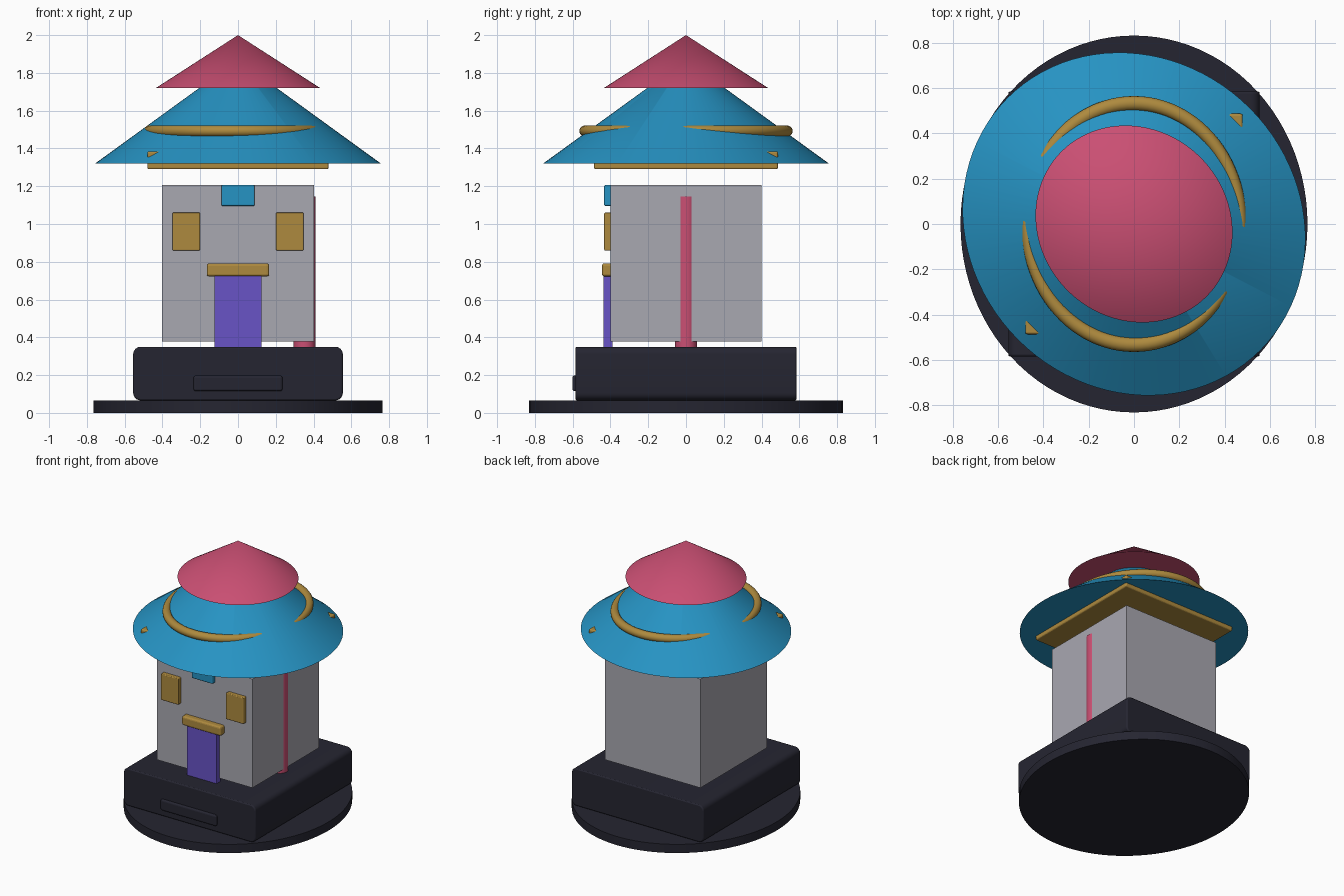
import bpy, bmesh, math

if "Cube" in bpy.data.objects:
    bpy.data.objects.remove(bpy.data.objects["Cube"])


def mat(name, r, g, b):
    lin = lambda c: ((c / 255 + 0.055) / 1.055) ** 2.4 if c > 10 else c / 255 / 12.92
    m = bpy.data.materials.new(name)
    m.diffuse_color = (lin(r), lin(g), lin(b), 1)
    m.use_nodes = True
    m.node_tree.nodes["Principled BSDF"].inputs["Base Color"].default_value = m.diffuse_color
    return m


RED = mat("rose_red", 202, 79, 115)
BLUE = mat("roof_blue", 38, 147, 195)
GOLD = mat("gold", 174, 138, 62)
STONE = mat("stone_grey", 169, 168, 177)
DARK = mat("dark_slate", 37, 37, 49)
PURPLE = mat("door_purple", 104, 83, 198)


def finish(name, material, smooth=True):
    ob = bpy.context.object
    ob.name = name
    ob.data.materials.append(material)
    bpy.ops.object.transform_apply(location=False, rotation=True, scale=True)
    if smooth:
        bpy.ops.object.shade_smooth_by_angle(angle=math.radians(35))
    return ob


def box(name, material, x, y, z, bevel=0.0):
    """Box from (min, max) ranges with optionally softened edges."""
    c = [(a + b) / 2 for a, b in (x, y, z)]
    bpy.ops.mesh.primitive_cube_add(size=1, location=c)
    bpy.context.object.scale = [b - a for a, b in (x, y, z)]
    ob = finish(name, material, False)
    if bevel:
        m = ob.modifiers.new("soft_edges", 'BEVEL')
        m.width, m.segments = bevel, 3
    return ob


def cone(name, material, r1, r2, z0, z1, scale=(1, 1), turn=0.0, loc=(0, 0)):
    bpy.ops.mesh.primitive_cone_add(vertices=96, radius1=r1, radius2=r2, depth=z1 - z0,
                                    location=(loc[0], loc[1], (z0 + z1) / 2))
    ob = bpy.context.object
    ob.scale = (scale[0], scale[1], 1)
    ob.rotation_euler.z = turn
    return finish(name, material)


# Oval ground disc
cone("ground_disc", DARK, 1, 1, 0, 0.066, scale=(0.766, 0.832))

# Plinth: rounded rectangle profile extruded front to back
bm = bmesh.new()
W, Z0, Z1, R = 0.555, 0.066, 0.35, 0.04
ring = []
for cx, cz, start in ((W - R, Z1 - R, 0), (R - W, Z1 - R, 90), (R - W, Z0 + R, 180), (W - R, Z0 + R, 270)):
    for i in range(7):
        a = math.radians(start + i * 15)
        ring.append(bm.verts.new((cx + R * math.cos(a), -0.585, cz + R * math.sin(a))))
face = bm.faces.new(ring)
ext = bmesh.ops.extrude_face_region(bm, geom=[face])
bmesh.ops.translate(bm, vec=(0, 1.17, 0), verts=[v for v in ext["geom"] if isinstance(v, bmesh.types.BMVert)])
bmesh.ops.recalc_face_normals(bm, faces=bm.faces)
me = bpy.data.meshes.new("plinth")
bm.to_mesh(me)
bm.free()
plinth = bpy.data.objects.new("plinth", me)
bpy.context.collection.objects.link(plinth)
me.materials.append(DARK)
bv = plinth.modifiers.new("soft_edges", 'BEVEL')
bv.width, bv.segments = 0.008, 2
bv.limit_method, bv.angle_limit = 'ANGLE', math.radians(40)
bpy.ops.object.select_all(action='DESELECT')
plinth.select_set(True)
bpy.context.view_layer.objects.active = plinth
bpy.ops.object.shade_smooth_by_angle(angle=math.radians(35))

# Front plate on the plinth
box("front_plate", DARK, (-0.235, 0.235), (-0.602, -0.56), (0.115, 0.198), 0.012)

# Walls, door and front fittings
box("walls", STONE, (-0.402, 0.402), (-0.4, 0.4), (0.378, 1.206))
box("door", PURPLE, (-0.125, 0.125), (-0.437, -0.388), (0.34, 0.725))
box("door_lintel", GOLD, (-0.165, 0.165), (-0.445, -0.37), (0.722, 0.792), 0.014)
for side, s in (("left", -1), ("right", 1)):
    box(side + "_window", GOLD, sorted((s * 0.2, s * 0.348)), (-0.433, -0.38), (0.86, 1.06), 0.006)
box("top_panel", BLUE, (-0.088, 0.088), (-0.433, -0.38), (1.096, 1.206), 0.006)

# Round post sunk into the right wall
cone("side_post", RED, 0.058, 0.058, 0.34, 1.145, loc=(0.352, 0))

# Square eave slab under the roof
box("eave_slab", GOLD, (-0.48, 0.48), (-0.487, 0.487), (1.29, 1.385), 0.01)

# Two stacked conical roofs, slightly oval along one diagonal
TURN = math.radians(45)
OVAL = (0.956, 1.042)
cone("lower_roof", BLUE, 0.757, 0.12, 1.32, 1.782, OVAL, TURN)
cone("upper_roof", RED, 0.435, 0, 1.72, 2.0, OVAL, TURN)

# Oval ring half sunk into the lower roof
bpy.ops.mesh.primitive_torus_add(major_radius=0.5, minor_radius=0.03, major_segments=96,
                                 minor_segments=16, location=(0, 0, 1.492))
bpy.context.object.scale = (0.94, 1.066, 1)
finish("roof_ring", GOLD)
